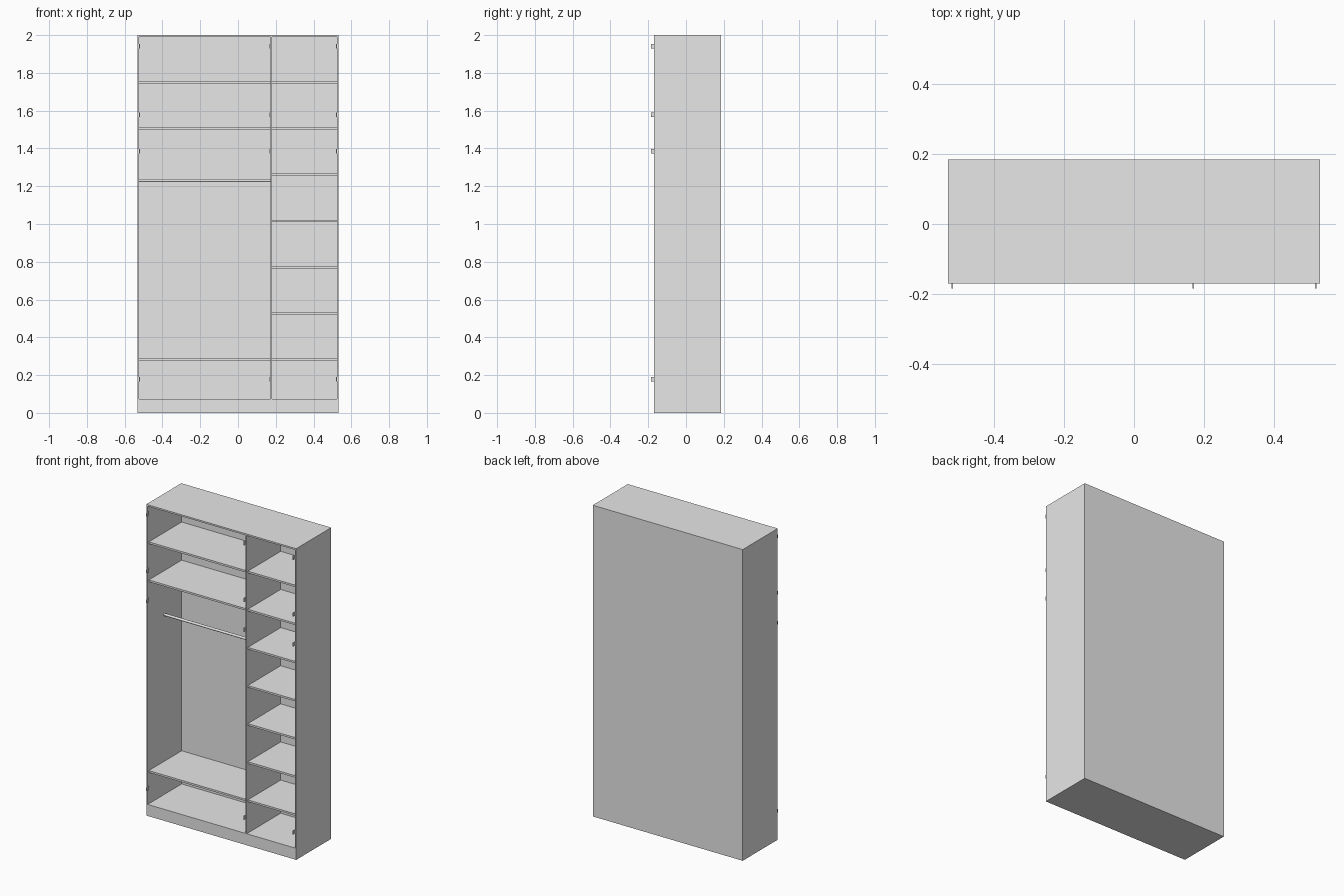
import bpy
import math

cube = bpy.data.objects.get("Cube")
if cube:
    bpy.data.objects.remove(cube, do_unlink=True)

grey = bpy.data.materials.new("plain_grey")
grey.use_nodes = True
colour = (0.8, 0.8, 0.8, 1)
grey.diffuse_color = colour
grey.node_tree.nodes["Principled BSDF"].inputs["Base Color"].default_value = colour


def box(name, x, y, z):
    """Box from (low, high) ranges on each axis."""
    bpy.ops.mesh.primitive_cube_add(size=1)
    ob = bpy.context.object
    ob.name = name
    ranges = (x, y, z)
    ob.location = [(lo + hi) / 2 for lo, hi in ranges]
    ob.scale = [hi - lo for lo, hi in ranges]
    bpy.ops.object.transform_apply(location=False, rotation=False, scale=True)
    ob.data.materials.append(grey)
    return ob


# Main dimensions
HALF_W, HEIGHT = 0.533, 2.0
FRONT, BACK = -0.17, 0.185
INNER_X = 0.523
DIV_L, DIV_R = 0.172, 0.181
FLOOR, CEILING = 0.074, 1.99
BACK_IN = 0.175
depth = (FRONT, BACK_IN)
left_bay = (-INNER_X, DIV_L)
right_bay = (DIV_R, INNER_X)

# Carcass
box("right_side_panel", (-HALF_W, -INNER_X), depth, (0, HEIGHT))
box("left_side_panel", (INNER_X, HALF_W), depth, (0, HEIGHT))
box("back_panel", (-HALF_W, HALF_W), (BACK_IN, BACK), (0, HEIGHT))
box("plinth", (-INNER_X, INNER_X), depth, (0, FLOOR))
box("top_panel", (-INNER_X, INNER_X), depth, (CEILING, HEIGHT))
box("divider", (DIV_L, DIV_R), depth, (FLOOR, CEILING))


# Shelves, evenly stepped from the lowest one
def shelf(name, bay, step):
    z = 0.281 + 0.245 * step
    box(name, bay, (FRONT + 0.012, BACK_IN), (z - 0.006, z + 0.006))


for step in (0, 5, 6):
    shelf("wide_shelf", left_bay, step)
for step in range(7):
    shelf("narrow_shelf", right_bay, step)

# Hanging rail
bpy.ops.mesh.primitive_cylinder_add(
    vertices=24, radius=0.008, depth=DIV_L + INNER_X,
    location=((DIV_L - INNER_X) / 2, 0, 1.23), rotation=(0, math.pi / 2, 0))
rail = bpy.context.object
rail.name = "hanging_rail"
rail.data.materials.append(grey)
bpy.ops.object.shade_smooth_by_angle()

# Hinge plates on the inner faces of the uprights
for x in (-INNER_X, DIV_L - 0.005, INNER_X - 0.005):
    for z in (0.178, 1.386, 1.578, 1.942):
        box("hinge_plate", (x, x + 0.005), (FRONT - 0.015, FRONT + 0.008),
            (z - 0.012, z + 0.012))
